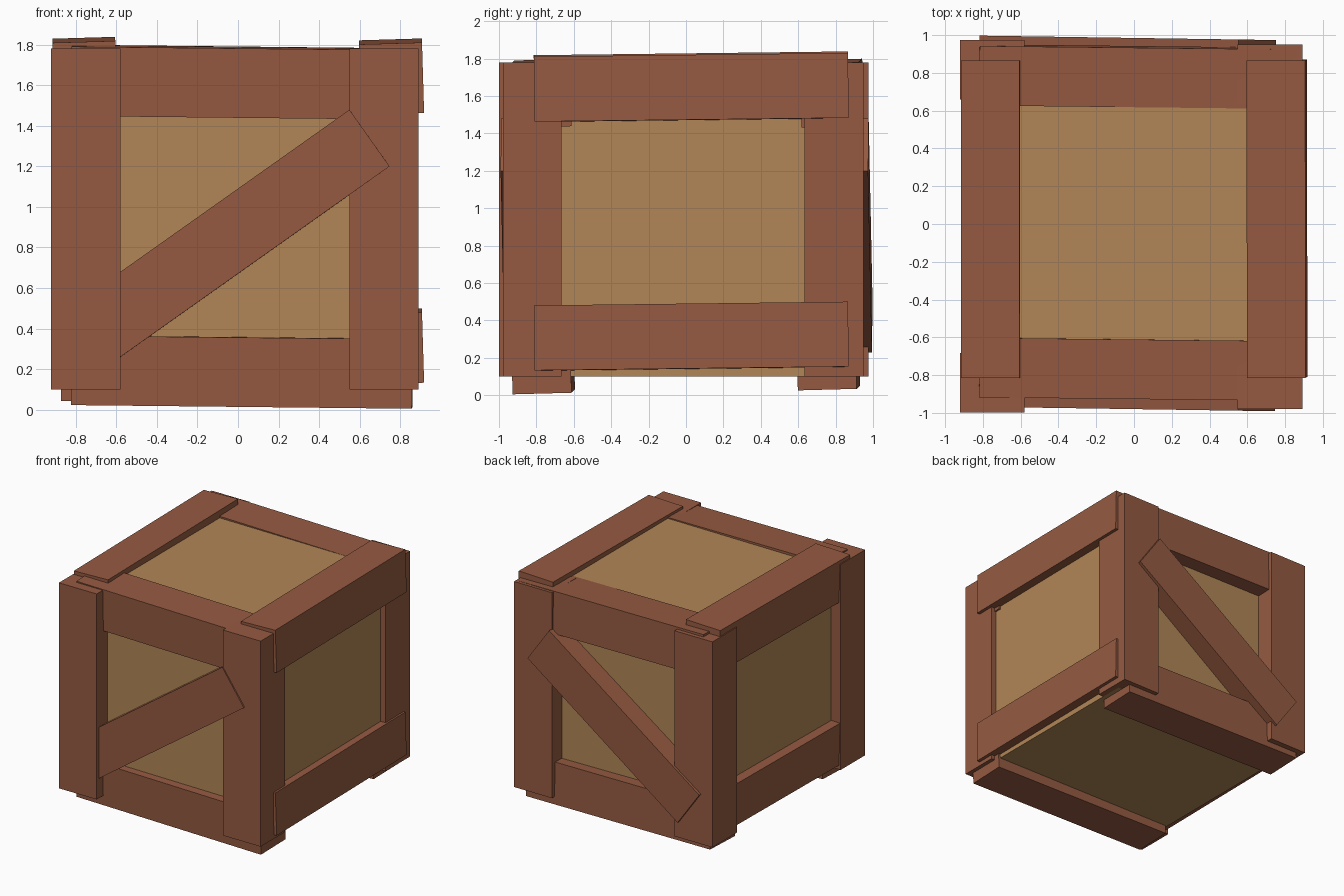
import bpy
import math
from mathutils import Matrix, Vector

if "Cube" in bpy.data.objects:
    bpy.data.objects.remove(bpy.data.objects["Cube"])


def material(name, rgb):
    m = bpy.data.materials.new(name)
    m.diffuse_color = (*rgb, 1.0)
    m.use_nodes = True
    m.node_tree.nodes["Principled BSDF"].inputs["Base Color"].default_value = m.diffuse_color
    return m


tan = material("tan_panel", (0.44, 0.24, 0.092))
brown = material("red_brown_timber", (0.30, 0.102, 0.053))


def block(name, size, centre, mat, tilt=(0, 0, 0), slant=0.0):
    """Box sized about its centre, slanted about y, then tilted slightly."""
    bpy.ops.mesh.primitive_cube_add(size=1)
    ob = bpy.context.object
    ob.name = name
    ob.data.name = name
    rot = Matrix.Identity(4)
    for angle, axis in zip(tilt, "XYZ"):
        rot = Matrix.Rotation(angle, 4, axis) @ rot
    rot = rot @ Matrix.Rotation(slant, 4, "Y")
    ob.data.transform(rot @ Matrix.Diagonal(Vector((*size, 1))))
    ob.location = centre
    ob.data.materials.append(mat)
    return ob


LENGTH, WIDE, DEEP = 1.68, 0.342, 0.315

# Inner box
block("inner_box", (1.68, 1.68, 1.675), (0.005, -0.02, 0.9375), tan)

# Upright corner posts
for name, x, y in (("front_left", -0.75, -0.841), ("front_right", 0.72, -0.822),
                   ("back_left", -0.75, 0.817), ("back_right", 0.72, 0.792)):
    block(name + "_post", (WIDE, DEEP, LENGTH), (x, y, 0.94), brown)

# Front and back horizontal beams, set a little crooked
cross_tilt = (0.027, 0.0107, -0.011)
for name, x, y, z in (("front_top", 0.02, -0.765, 1.614),
                      ("back_top", 0.02, 0.78, 1.615),
                      ("front_bottom", 0.02, -0.765, 0.189),
                      ("back_bottom", -0.03, 0.76, 0.21)):
    block(name + "_beam", (LENGTH, DEEP, WIDE), (x, y, z), brown, cross_tilt)

# Left and right horizontal beams, set a little crooked
side_tilt = (0.012, -0.03, 0)
for name, x, z in (("right_top", 0.757, 1.642), ("left_top", -0.755, 1.65),
                   ("right_bottom", 0.757, 0.312), ("left_bottom", -0.755, 0.32)):
    block(name + "_beam", (0.31, LENGTH, 0.347), (x, 0.028, z), brown, side_tilt)

# Diagonal braces across the front and back
for name, y in (("front", -0.822), ("back", 0.828)):
    block(name + "_diagonal_brace", (LENGTH, DEEP, WIDE), (-0.035, y, 0.854),
          brown, (0, 0, -0.015), -math.atan(0.708))
